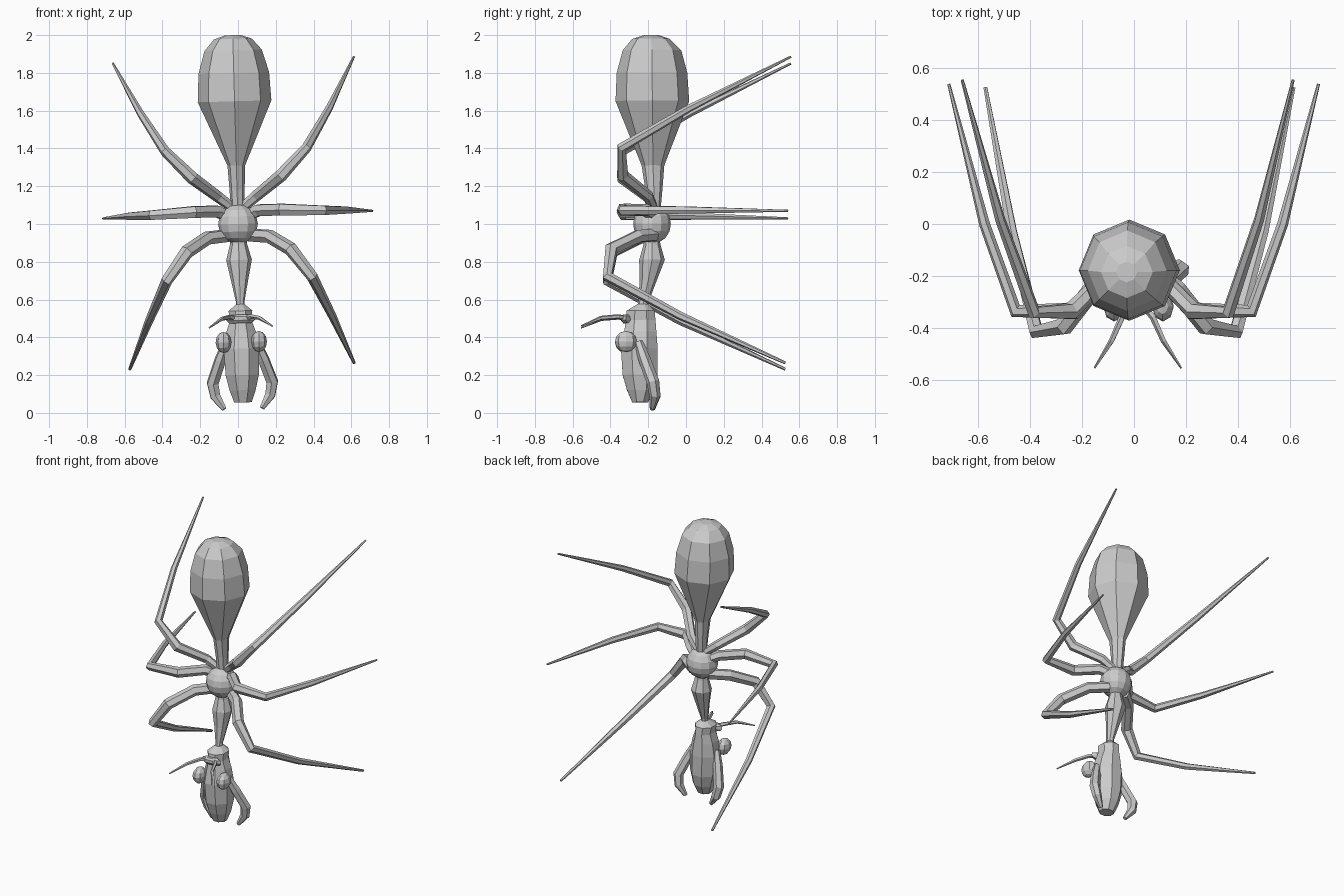
import bpy, bmesh, math
from mathutils import Vector, Matrix

cube = bpy.data.objects.get("Cube")
if cube:
    bpy.data.objects.remove(cube, do_unlink=True)

# The whole figure leans slightly about its middle
PIVOT = Vector((0, 0, 1))
LEAN = (Matrix.Translation(PIVOT) @ Matrix.Rotation(-0.028, 4, 'Y')
        @ Matrix.Translation(-PIVOT))


def finish(name, bm):
    bmesh.ops.recalc_face_normals(bm, faces=bm.faces)
    bm.transform(LEAN)
    mesh = bpy.data.meshes.new(name)
    bm.to_mesh(mesh)
    bm.free()
    bpy.context.collection.objects.link(bpy.data.objects.new(name, mesh))


def skin(name, rings):
    """Bridge rings of points and cap both ends."""
    bm = bmesh.new()
    loops = [[bm.verts.new(p) for p in ring] for ring in rings]
    n = len(loops[0])
    for a, b in zip(loops, loops[1:]):
        for i in range(n):
            j = (i + 1) % n
            bm.faces.new((a[i], a[j], b[j], b[i]))
    bm.faces.new(loops[0])
    bm.faces.new(loops[-1])
    finish(name, bm)


def circle(n, phase=0.0):
    return [Vector((math.cos(phase + math.tau * i / n),
                    math.sin(phase + math.tau * i / n), 0)) for i in range(n)]


def body(name, sections, sides=8, phase=0.0):
    """Upright solid from (z, centre y, x radius, y radius) sections."""
    skin(name, [[Vector((p.x * rx, cy + p.y * ry, z)) for p in circle(sides, phase)]
                for z, cy, rx, ry in sections])


def limb(name, path, radii, sides=6):
    """Tapered tube following a bent path, built on both sides."""
    for side, sign in (("left", 1), ("right", -1)):
        pts = [Vector((x * sign, y, z)) for x, y, z in path]
        dirs = [(b - a).normalized() for a, b in zip(pts, pts[1:])]
        tangents = [dirs[0]] + [(a + b).normalized() for a, b in zip(dirs, dirs[1:])] + [dirs[-1]]
        turn = Vector((0, 0, 1)).rotation_difference(tangents[0])
        rings, last = [], tangents[0]
        for p, t, r in zip(pts, tangents, radii):
            turn = last.rotation_difference(t) @ turn
            last = t
            rings.append([p + turn @ (c * r) for c in circle(sides)])
        skin(f"{side}_{name}", rings)


def ball(name, centre, radii, segments, rings):
    bm = bmesh.new()
    bmesh.ops.create_uvsphere(bm, u_segments=segments, v_segments=rings, radius=1)
    bm.transform(Matrix.Translation(centre) @ Matrix.Diagonal((*radii, 1)))
    finish(name, bm)


# Trunk: abdomen with its stalk, thorax, neck
body("abdomen", [(1.07, -.17, .035, .035), (1.18, -.17, .04, .045), (1.31, -.175, .047, .06),
                 (1.65, -.178, .195, .195), (1.8, -.18, .187, .187), (1.92, -.18, .152, .155),
                 (1.98, -.185, .1, .1), (2.0, -.185, .04, .04)])
ball("thorax", (0, -.18, 1.0), (.105, .1, .105), 12, 8)
body("neck", [(.93, -.18, .04, .04), (.89, -.18, .046, .045), (.81, -.18, .068, .068),
              (.7, -.2, .045, .045), (.59, -.225, .023, .028), (.55, -.23, .025, .03)], 8)

# Head, flat at the front
body("head", [(.575, -.23, .025, .03), (.54, -.24, .068, .08), (.49, -.24, .062, .085),
              (.43, -.242, .084, .092), (.34, -.247, .102, .105), (.2, -.243, .095, .1),
              (.12, -.24, .075, .078), (.055, -.243, .05, .045)], 8, math.pi / 8)

# Face: eyes, brow bar, feelers, jaws
for side, sign in (("left", 1), ("right", -1)):
    ball(f"{side}_eye", (sign * .094, -.318, .375), (.042, .058, .056), 8, 6)
body("brow", [(.475, -.315, .06, .02), (.49, -.318, .075, .03),
              (.51, -.318, .07, .03), (.52, -.315, .045, .02)], 6)
limb("feeler", [(.02, -.31, .5), (.06, -.36, .508), (.1, -.45, .5), (.167, -.555, .455)],
     [.014, .013, .011, .004], 5)
limb("jaw", [(.08, -.25, .37), (.115, -.22, .28), (.158, -.175, .16),
             (.145, -.165, .09), (.1, -.178, .022)], [.025, .032, .034, .03, .014])

# Legs: hip, thigh, knee, shin, tip
limb("hind_leg", [(.02, -.17, 1.08), (.1, -.2, 1.145), (.235, -.335, 1.25), (.375, -.34, 1.395),
                  (.5, .02, 1.6), (.638, .555, 1.868)], [.025, .03, .034, .027, .02, .006])
limb("middle_leg", [(.05, -.17, 1.04), (.11, -.21, 1.07), (.23, -.335, 1.07), (.455, -.335, 1.06),
                    (.575, .0, 1.058), (.713, .54, 1.05)], [.03, .035, .035, .028, .021, .006])
limb("front_leg", [(.06, -.17, .94), (.165, -.255, .93), (.275, -.395, .86), (.385, -.415, .71),
                   (.485, -.03, .5), (.594, .525, .248)], [.036, .037, .037, .03, .022, .008])
